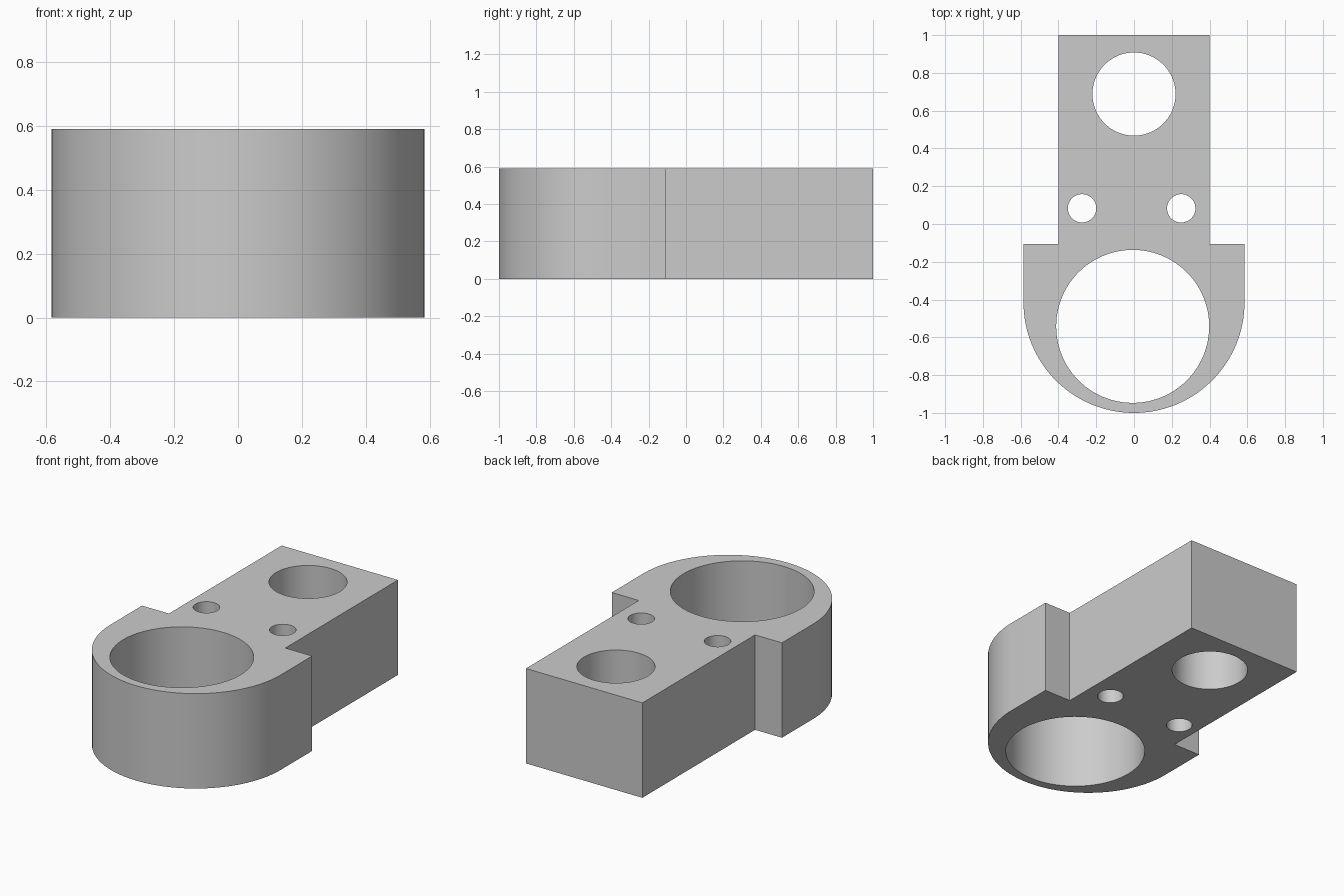
import bpy
import bmesh
from math import cos, sin, pi

HEIGHT = 0.59
HALF_WIDTH = 0.585
STEM = 0.4
SHOULDER = -0.107

cube = bpy.data.objects.get("Cube")
if cube:
    bpy.data.objects.remove(cube, do_unlink=True)

grey = bpy.data.materials.new("plain_grey")
grey.use_nodes = True
colour = (0.6, 0.6, 0.6, 1)
grey.diffuse_color = colour
grey.node_tree.nodes["Principled BSDF"].inputs["Base Color"].default_value = colour


def circle(x, y, r, count=96):
    return [(x + r * cos(2 * pi * i / count), y + r * sin(2 * pi * i / count))
            for i in range(count)]


def prism(name, outlines, bottom, top):
    """Extrude one or more counter-clockwise outlines into closed solids."""
    bm = bmesh.new()
    for outline in outlines:
        face = bm.faces.new([bm.verts.new((x, y, bottom)) for x, y in outline])
        result = bmesh.ops.extrude_face_region(bm, geom=[face], use_keep_orig=True)
        verts = [v for v in result["geom"] if isinstance(v, bmesh.types.BMVert)]
        bmesh.ops.translate(bm, verts=verts, vec=(0, 0, top - bottom))
    bmesh.ops.recalc_face_normals(bm, faces=bm.faces)
    mesh = bpy.data.meshes.new(name)
    bm.to_mesh(mesh)
    bm.free()
    mesh.materials.append(grey)
    obj = bpy.data.objects.new(name, mesh)
    bpy.context.collection.objects.link(obj)
    return obj


# Body: rounded front, square shoulders and a narrower rear stem
arc_y = HALF_WIDTH - 1
steps = 64
outline = [(-HALF_WIDTH * cos(pi * i / steps), arc_y - HALF_WIDTH * sin(pi * i / steps))
           for i in range(steps + 1)]
outline += [(HALF_WIDTH, SHOULDER), (STEM, SHOULDER), (STEM, 1),
            (-STEM, 1), (-STEM, SHOULDER), (-HALF_WIDTH, SHOULDER)]
body = prism("clamp_body", [outline], 0, HEIGHT)

# Through holes: large front bore, rear bore and two bolt holes
holes = [circle(-0.007, -0.542, 0.405), circle(0, 0.688, 0.22),
         circle(-0.275, 0.083, 0.075), circle(0.25, 0.083, 0.075)]
cutter = prism("hole_cutter", holes, -0.1, HEIGHT + 0.1)
cutter.hide_render = True

cut = body.modifiers.new("holes", "BOOLEAN")
cut.operation = "DIFFERENCE"
cut.solver = "EXACT"
cut.object = cutter

# Bake the cut, then smooth the round walls and keep the rims sharp
bpy.ops.object.select_all(action="DESELECT")
body.select_set(True)
bpy.context.view_layer.objects.active = body
bpy.ops.object.modifier_apply(modifier=cut.name)
bpy.data.objects.remove(cutter, do_unlink=True)
bpy.ops.object.shade_smooth_by_angle()
